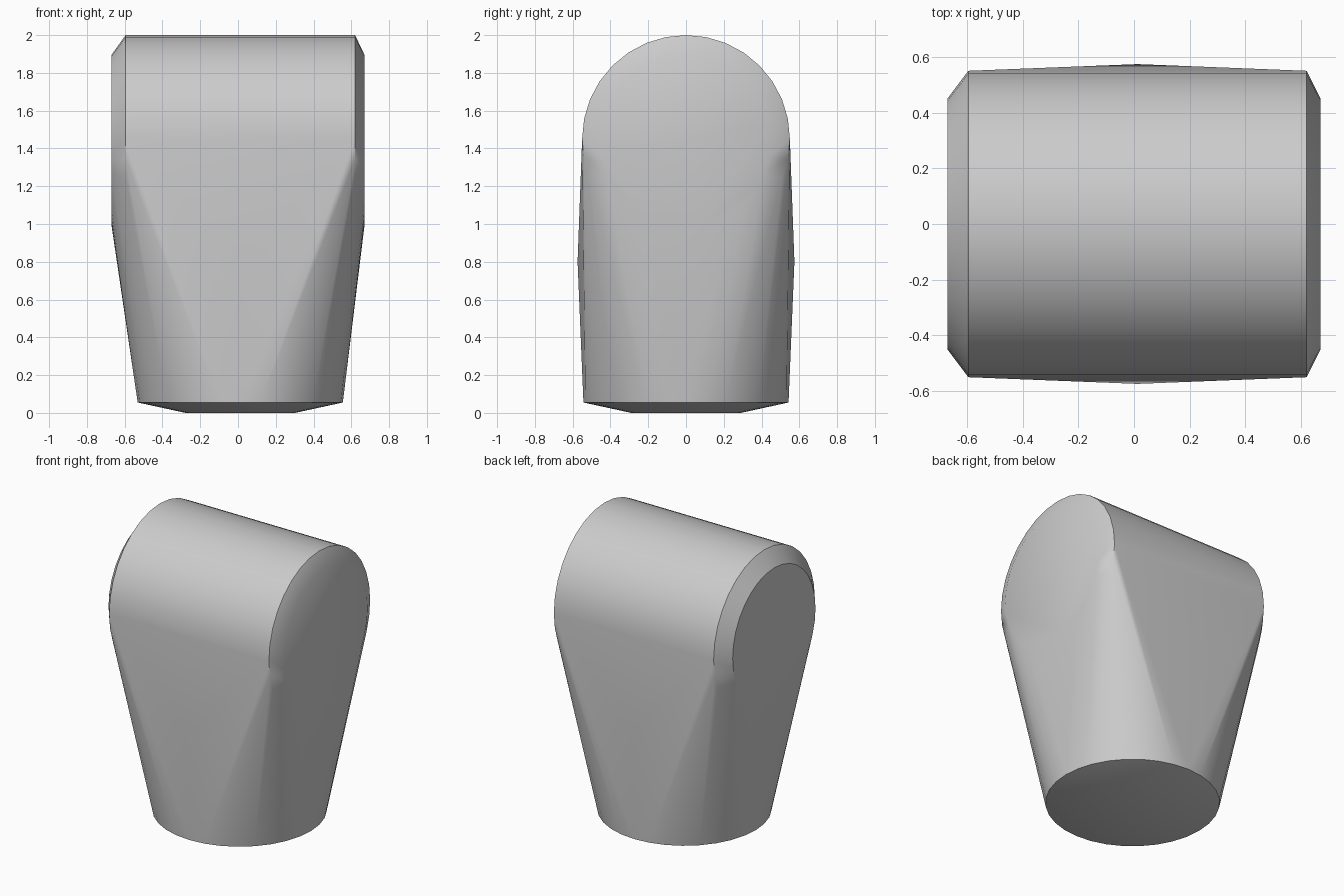
import bpy, bmesh, math
from mathutils import Vector

cube = bpy.data.objects.get("Cube")
if cube:
    bpy.data.objects.remove(cube, do_unlink=True)

grey = bpy.data.materials.new("plain grey")
grey.use_nodes = True
colour = (0.6, 0.6, 0.6, 1)
grey.diffuse_color = colour
grey.node_tree.nodes["Principled BSDF"].inputs["Base Color"].default_value = colour

CENTRE_X = 0.012
BARREL_Z = 1.45
bm = bmesh.new()


def ring(centre, radius, axis, sides):
    """Add a ring of loose points around the x or z axis."""
    for i in range(sides):
        a = math.tau * i / sides
        c, s = radius * math.cos(a), radius * math.sin(a)
        offset = Vector((0, c, s)) if axis == "x" else Vector((c, s, 0))
        bm.verts.new(Vector(centre) + offset)


# Round stem: shallow bottom bevel, foot rim and slight belly
for z, radius in ((0, 0.29), (0.055, 0.543), (0.8, 0.574)):
    ring((CENTRE_X, 0, z), radius, "z", 32)

# Horizontal barrel across the top, with chamfered ends
for x in (-0.595, 0.62):
    ring((x, 0, BARREL_Z), 0.55, "x", 32)
for x in (-0.67, 0.67):
    ring((x, 0, BARREL_Z - 0.005), 0.45, "x", 32)

# Blend stem and barrel into one convex skin
hull = bmesh.ops.convex_hull(bm, input=bm.verts[:])
spare = set(hull["geom_interior"]) | set(hull["geom_unused"])
bmesh.ops.delete(bm, geom=[v for v in spare if isinstance(v, bmesh.types.BMVert)],
                 context="VERTS")
bmesh.ops.dissolve_limit(bm, angle_limit=math.radians(0.2),
                         verts=bm.verts[:], edges=bm.edges[:])
bmesh.ops.recalc_face_normals(bm, faces=bm.faces[:])

mesh = bpy.data.meshes.new("rounded_body")
bm.to_mesh(mesh)
bm.free()
mesh.materials.append(grey)
body = bpy.data.objects.new("rounded_body", mesh)
bpy.context.collection.objects.link(body)

bpy.ops.object.select_all(action="DESELECT")
body.select_set(True)
bpy.context.view_layer.objects.active = body
bpy.ops.object.shade_smooth_by_angle(angle=math.radians(30))
